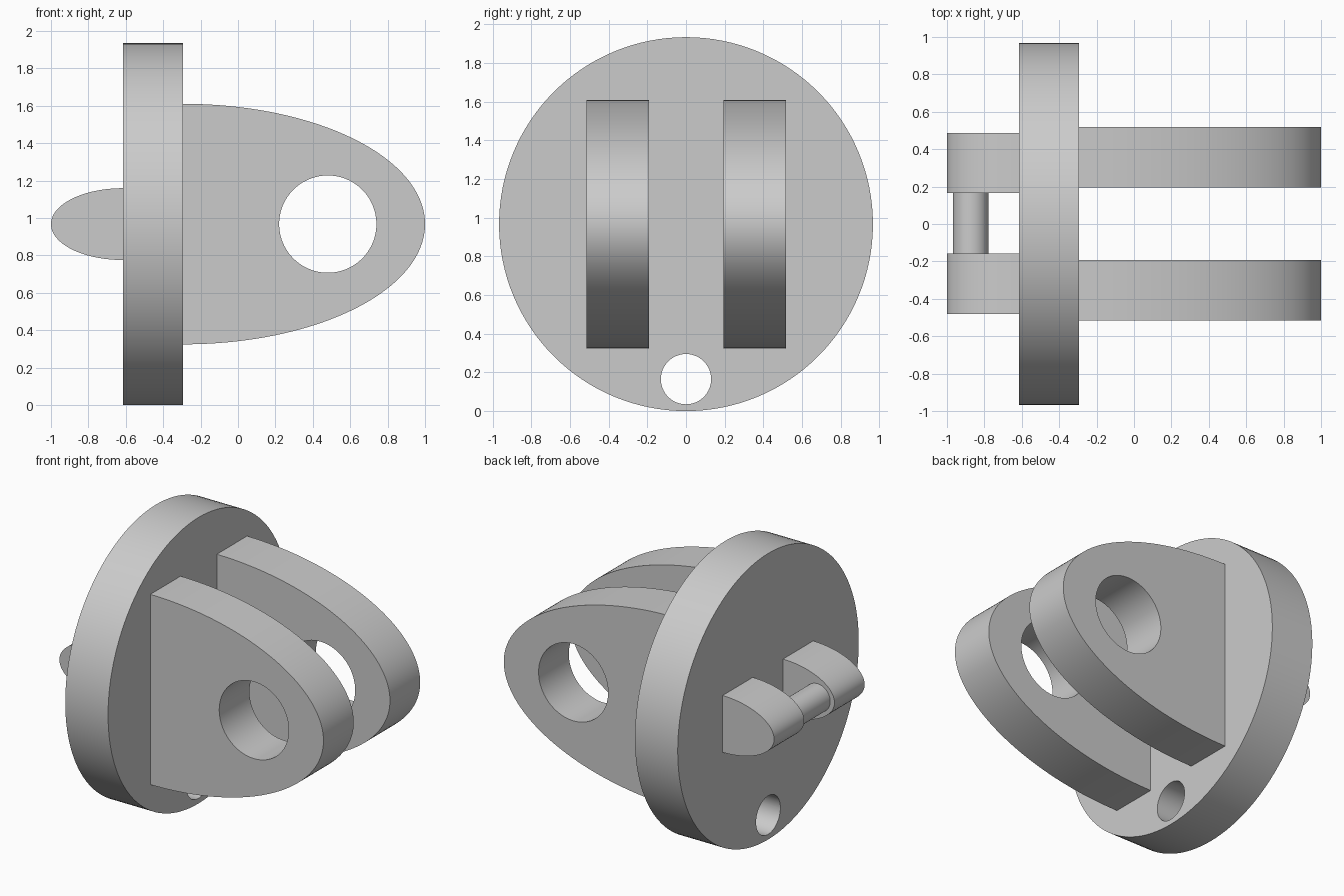
import bpy
import bmesh
from math import sin, cos, pi, radians
from mathutils import Vector

cube = bpy.data.objects.get("Cube")
if cube:
    bpy.data.objects.remove(cube, do_unlink=True)

grey = bpy.data.materials.new("light grey")
grey.use_nodes = True
colour = (0.6, 0.6, 0.6, 1)
grey.diffuse_color = colour
grey.node_tree.nodes["Principled BSDF"].inputs["Base Color"].default_value = colour

MID = 0.967                    # disc radius and height of the main axis
BACK, FACE = -0.615, -0.295    # the two flat sides of the disc


def ellipse(cx, cz, rx, rz, start=0.0, sweep=2 * pi, steps=128):
    """Points of an ellipse or of an arc of it."""
    count = steps if sweep == 2 * pi else steps + 1
    return [(cx + rx * cos(start + sweep * i / steps),
             cz + rz * sin(start + sweep * i / steps)) for i in range(count)]


def prism(name, outline, low, high, axis):
    """Extrude an outline between two positions along x or y."""
    bm = bmesh.new()
    place = (lambda a, z: (low, a, z)) if axis == "x" else (lambda a, z: (a, low, z))
    face = bm.faces.new([bm.verts.new(place(a, z)) for a, z in outline])
    top = bmesh.ops.extrude_face_region(bm, geom=[face], use_keep_orig=True)
    moved = [g for g in top["geom"] if isinstance(g, bmesh.types.BMVert)]
    step = high - low
    bmesh.ops.translate(bm, verts=moved, vec=Vector((step, 0, 0) if axis == "x" else (0, step, 0)))
    bmesh.ops.recalc_face_normals(bm, faces=bm.faces)
    mesh = bpy.data.meshes.new(name)
    bm.to_mesh(mesh)
    bm.free()
    mesh.materials.append(grey)
    obj = bpy.data.objects.new(name, mesh)
    bpy.context.collection.objects.link(obj)
    return obj


def activate(obj):
    bpy.ops.object.select_all(action="DESELECT")
    obj.select_set(True)
    bpy.context.view_layer.objects.active = obj


def drill(obj, cutter):
    """Cut a hole through a part and discard the cutter."""
    cutter.hide_render = True
    mod = obj.modifiers.new("hole", "BOOLEAN")
    mod.operation = "DIFFERENCE"
    mod.solver = "EXACT"
    mod.object = cutter
    activate(obj)
    bpy.ops.object.modifier_apply(modifier=mod.name)
    bpy.data.objects.remove(cutter, do_unlink=True)


def smooth(obj):
    activate(obj)
    bpy.ops.object.shade_smooth_by_angle(angle=radians(30))


# Round plate with a small hole near the bottom
disc = prism("disc", ellipse(0, MID, MID, MID), BACK, FACE, "x")
drill(disc, prism("disc_cutter", ellipse(0, 0.165, 0.13, 0.13, steps=64), -1, 0, "x"))
smooth(disc)

# Two large rounded lugs, each with a hole
for name, low, high in (("left_large_lug", 0.195, 0.518), ("right_large_lug", -0.515, -0.192)):
    name = name.replace("left", "back") if low > 0 else name.replace("right", "front")
    lug = prism(name, ellipse(FACE, MID, 1.295, 0.643, -pi / 2, pi), low, high, "y")
    drill(lug, prism("lug_cutter", ellipse(0.48, MID, 0.26, 0.26, steps=96),
                     low - 0.1, high + 0.1, "y"))
    smooth(lug)

# Two small lugs on the other side
for name, low, high in (("back_small_lug", 0.165, 0.487), ("front_small_lug", -0.48, -0.158)):
    smooth(prism(name, ellipse(BACK, MID, 0.385, 0.192, pi / 2, pi, 64), low, high, "y"))

# Pin joining the small lugs
smooth(prism("pin", ellipse(-0.873, MID, 0.095, 0.095, steps=64), -0.17, 0.175, "y"))
